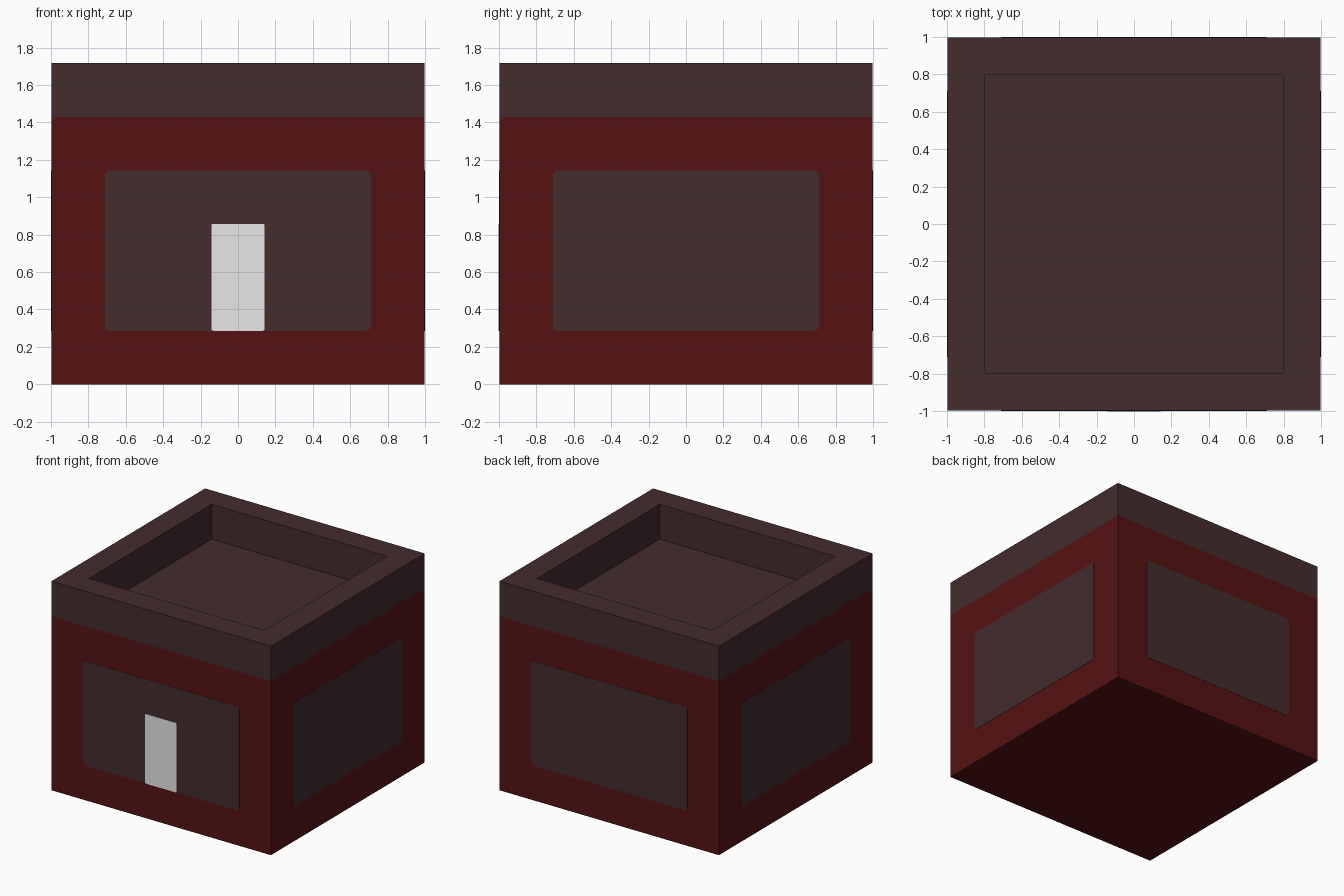
import bpy
import bmesh
from math import pi, cos, sin
from mathutils import Matrix, Vector

cube = bpy.data.objects.get("Cube")
if cube:
    bpy.data.objects.remove(cube, do_unlink=True)

HALF = 0.998       # half width of the box
WALL_TOP = 1.43    # where the rim starts, also the recess floor
TOP = 1.717
RECESS = 0.714     # half width of the recess


def material(name, colour):
    mat = bpy.data.materials.new(name)
    mat.use_nodes = True
    mat.diffuse_color = (*colour, 1)
    mat.node_tree.nodes["Principled BSDF"].inputs["Base Color"].default_value = (*colour, 1)
    return mat


red = material("dark red", (0.094, 0.006, 0.006))
brown = material("dark brown", (0.057, 0.025, 0.026))
grey = material("light grey", (0.8, 0.8, 0.8))


def finish(name, bm, mat):
    bmesh.ops.recalc_face_normals(bm, faces=bm.faces)
    mesh = bpy.data.meshes.new(name)
    bm.to_mesh(mesh)
    bm.free()
    mesh.materials.append(mat)
    obj = bpy.data.objects.new(name, mesh)
    bpy.context.collection.objects.link(obj)
    return obj


def block(z0, z1):
    bm = bmesh.new()
    bmesh.ops.create_cube(bm, size=1)
    bmesh.ops.scale(bm, verts=bm.verts, vec=(2 * HALF, 2 * HALF, z1 - z0))
    bmesh.ops.translate(bm, verts=bm.verts, vec=(0, 0, (z0 + z1) / 2))
    return bm


def facing(bm, direction):
    return [f for f in bm.faces if f.normal.z * direction > 0.9]


def plate(name, half_w, z0, z1, radius, depth, angle, mat):
    """Thin rounded plate on the side wall turned by angle from the front."""
    bm = bmesh.new()
    corners = ((half_w, z1), (-half_w, z1), (-half_w, z0), (half_w, z0))
    mid = (z0 + z1) / 2
    verts = []
    for i, (x, z) in enumerate(corners):
        cx = x - radius if x > 0 else x + radius
        cz = z - radius if z > mid else z + radius
        for step in range(5):
            a = (i + step / 4) * pi / 2
            verts.append(bm.verts.new((cx + radius * cos(a), -HALF, cz + radius * sin(a))))
    face = bm.faces.new(verts)
    out = bmesh.ops.extrude_face_region(bm, geom=[face])
    moved = [v for v in out["geom"] if isinstance(v, bmesh.types.BMVert)]
    bmesh.ops.translate(bm, verts=moved, vec=Vector((0, -depth, 0)))
    bmesh.ops.rotate(bm, verts=bm.verts, cent=(0, 0, 0), matrix=Matrix.Rotation(angle, 3, 'Z'))
    return finish(name, bm, mat)


# Red walls and base, open under the rim
bm = block(0, WALL_TOP)
bmesh.ops.delete(bm, geom=facing(bm, 1), context='FACES_ONLY')
finish("walls", bm, red)

# Rim with a square recess sunk into its top
bm = block(WALL_TOP, TOP)
bmesh.ops.delete(bm, geom=facing(bm, -1), context='FACES_ONLY')
top = facing(bm, 1)
bmesh.ops.inset_region(bm, faces=top, thickness=HALF - RECESS)
out = bmesh.ops.extrude_face_region(bm, geom=top)
moved = [v for v in out["geom"] if isinstance(v, bmesh.types.BMVert)]
bmesh.ops.translate(bm, verts=moved, vec=(0, 0, WALL_TOP - TOP))
bmesh.ops.delete(bm, geom=[f for f in top if f.is_valid], context='FACES')
finish("roof_rim", bm, brown)

# One panel on each side, and a door on the front
for i, side in enumerate(("front", "left", "back", "right")):
    plate(side + "_panel", 0.711, 0.286, 1.143, 0.028, 0.002, i * pi / 2, brown)
plate("door", 0.143, 0.286, 0.858, 0.012, 0.004, 0, grey)
